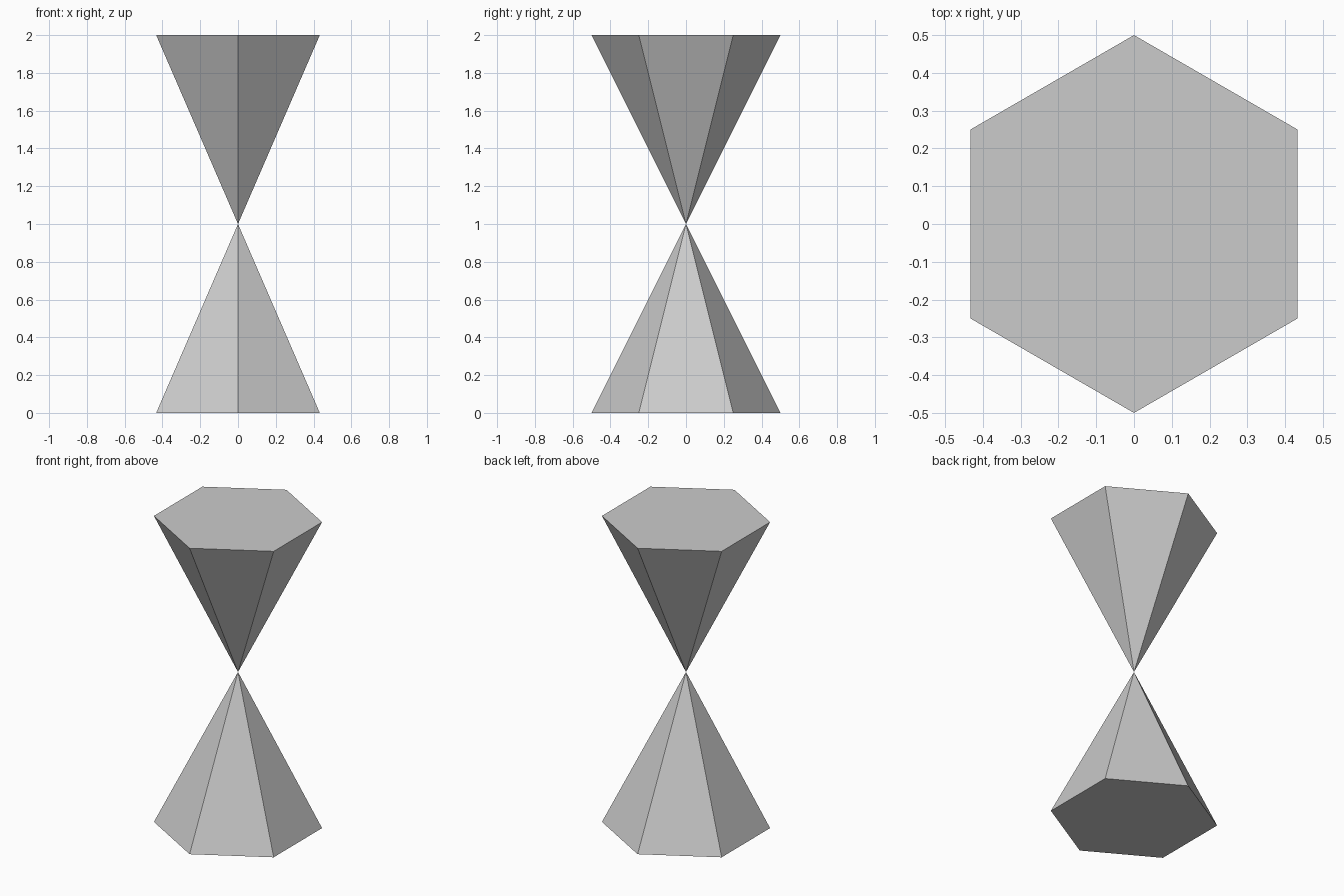
import bpy
import math

if "Cube" in bpy.data.objects:
    bpy.data.objects.remove(bpy.data.objects["Cube"])


def hex_pyramid(name, z_centre, flipped):
    # Six-sided pyramid, corners pointing along +y and -y
    bpy.ops.mesh.primitive_cone_add(
        vertices=6, radius1=0.5, radius2=0, depth=1,
        location=(0, 0, z_centre),
        rotation=(math.pi if flipped else 0, 0, 0))
    bpy.context.object.name = name


# Two pyramids meeting tip to tip
hex_pyramid("lower_pyramid", 0.5, False)
hex_pyramid("upper_pyramid", 1.5, True)
